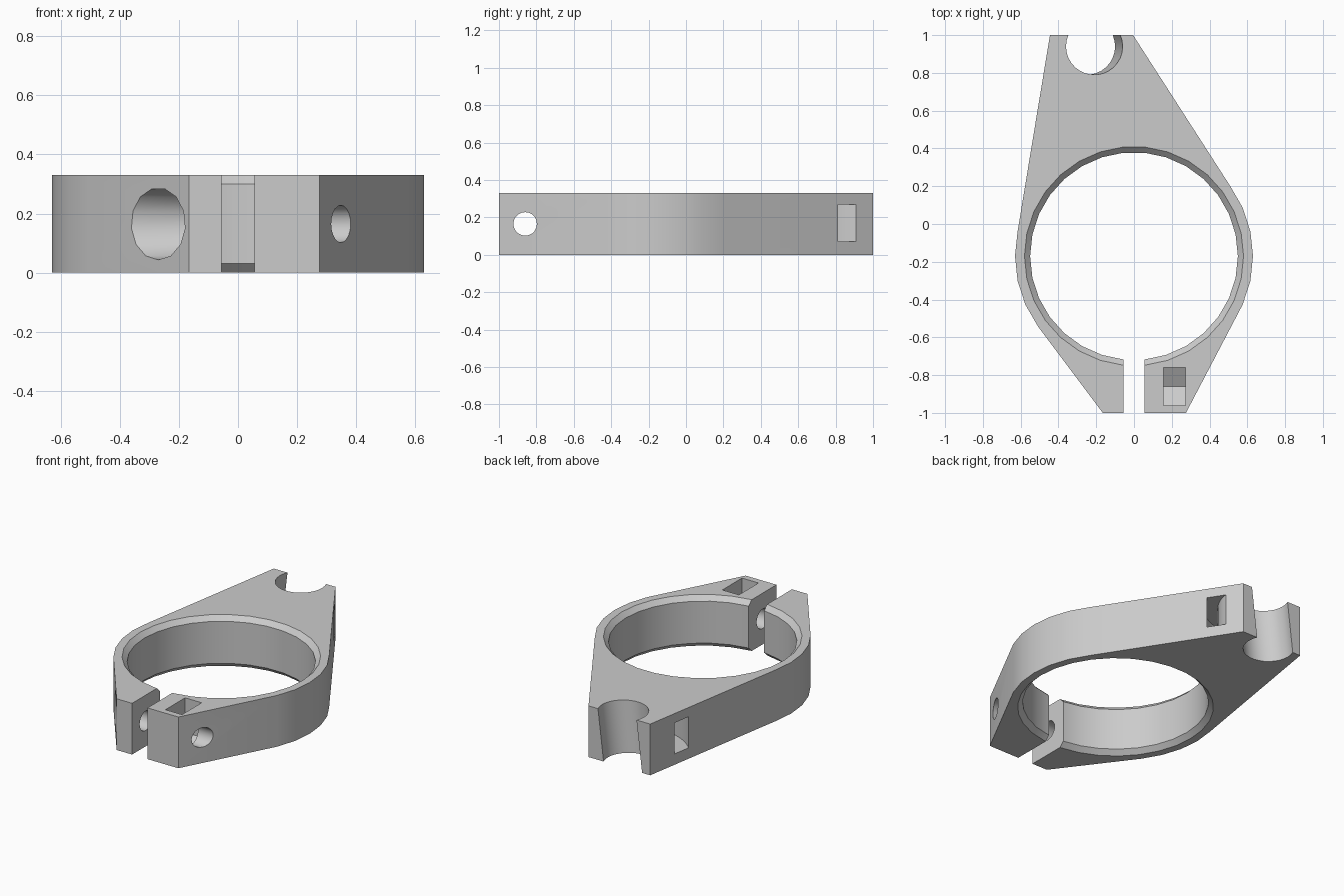
import bpy, bmesh
from math import sin, cos, pi, radians
from mathutils import Vector
from mathutils.geometry import convex_hull_2d

if "Cube" in bpy.data.objects:
    bpy.data.objects.remove(bpy.data.objects["Cube"])

HEIGHT, MID = 0.33, 0.165
RING_Y = -0.17          # centre of the clamp ring
BOLT_Y = -0.86          # axis of the clamp bolt
NOTCH_X, NOTCH_Y = -0.23, 0.94


def circle(r, cx=0, cy=0, n=30, phase=0):
    return [(cx + r * cos(phase + 2 * pi * i / n), cy + r * sin(phase + 2 * pi * i / n))
            for i in range(n)]


def loft(name, sections, wrap=False):
    """Skin equal-length loops of points; cap the ends unless wrapped round."""
    bm = bmesh.new()
    loops = [[bm.verts.new(p) for p in s] for s in sections]
    n = len(loops[0])
    pairs = list(zip(loops, loops[1:])) + ([(loops[-1], loops[0])] if wrap else [])
    for a, b in pairs:
        for i in range(n):
            j = (i + 1) % n
            bm.faces.new((a[i], a[j], b[j], b[i]))
    if not wrap:
        bm.faces.new(loops[0])
        bm.faces.new(loops[-1])
    bmesh.ops.recalc_face_normals(bm, faces=bm.faces)
    mesh = bpy.data.meshes.new(name)
    bm.to_mesh(mesh)
    bm.free()
    ob = bpy.data.objects.new(name, mesh)
    bpy.context.collection.objects.link(ob)
    return ob


def at_z(pts, z):
    return [Vector((x, y, z)) for x, y in pts]


def at_x(pts, x):
    return [Vector((x, y, z)) for y, z in pts]


# Body: hull of the ring, the two front lugs and the rear arm
outline = circle(0.63, 0, RING_Y) + [(-0.165, -1), (0.275, -1), (-0.445, 1), (-0.005, 1)]
outline = [outline[i] for i in convex_hull_2d(outline)]
body = loft("clamp_body", [at_z(outline, 0), at_z(outline, HEIGHT)])

cutters = []

# Main bore with chamfered rims
cutters.append(loft("bore_cutter", [at_z(circle(r, 0, RING_Y), z) for r, z in
                                    ((0.61, -0.03), (0.55, 0.03), (0.55, 0.30), (0.61, 0.36))]))

# Clamping gap between the lugs
gap = [(-0.055, -1.1), (0.055, -1.1), (0.055, RING_Y), (-0.055, RING_Y)]
cutters.append(loft("gap_cutter", [at_z(gap, -0.1), at_z(gap, 0.5)]))

# Leaning round notch in the rear arm
lean = 0.04 / HEIGHT
cutters.append(loft("notch_cutter", [at_z(circle(0.15, NOTCH_X + lean * (z - MID), NOTCH_Y), z)
                                     for z in (-0.1, 0.5)]))

# Curved strap channel running round behind the notch
cutters.append(loft("strap_cutter", [at_z(circle(r, NOTCH_X, NOTCH_Y, 60), z) for r, z in
                                     ((0.285, 0.07), (0.37, 0.07), (0.37, 0.27), (0.285, 0.27))],
                    wrap=True))

# Bolt hole, counterbore and nut pocket
hole = circle(0.063, BOLT_Y, MID, 20)
cutters.append(loft("bolt_cutter", [at_x(hole, -0.7), at_x(hole, 0.7)]))
head = circle(0.122, BOLT_Y, MID, 13, radians(-90))
cutters.append(loft("counterbore_cutter", [at_x(head, -0.7), at_x(head, -0.16)]))
nut = [(-0.96, 0.5), (-0.96, 0.107), (BOLT_Y, 0.05), (-0.76, 0.107), (-0.76, 0.5)]
cutters.append(loft("nut_cutter", [at_x(nut, 0.155), at_x(nut, 0.273)]))

# Apply every cut, then remove the cutters
bpy.ops.object.select_all(action='DESELECT')
bpy.context.view_layer.objects.active = body
body.select_set(True)
for c in cutters:
    c.hide_render = True
    mod = body.modifiers.new(c.name, 'BOOLEAN')
    mod.operation, mod.solver, mod.object = 'DIFFERENCE', 'EXACT', c
    bpy.ops.object.modifier_apply(modifier=mod.name)
    bpy.data.objects.remove(c)

# Plain grey finish
grey = bpy.data.materials.new("light_grey")
grey.use_nodes = True
colour = (0.6, 0.6, 0.6, 1)
grey.diffuse_color = colour
grey.node_tree.nodes["Principled BSDF"].inputs["Base Color"].default_value = colour
body.data.materials.clear()
body.data.materials.append(grey)
for p in body.data.polygons:
    p.material_index = 0
bpy.ops.object.shade_smooth_by_angle(angle=radians(30))
